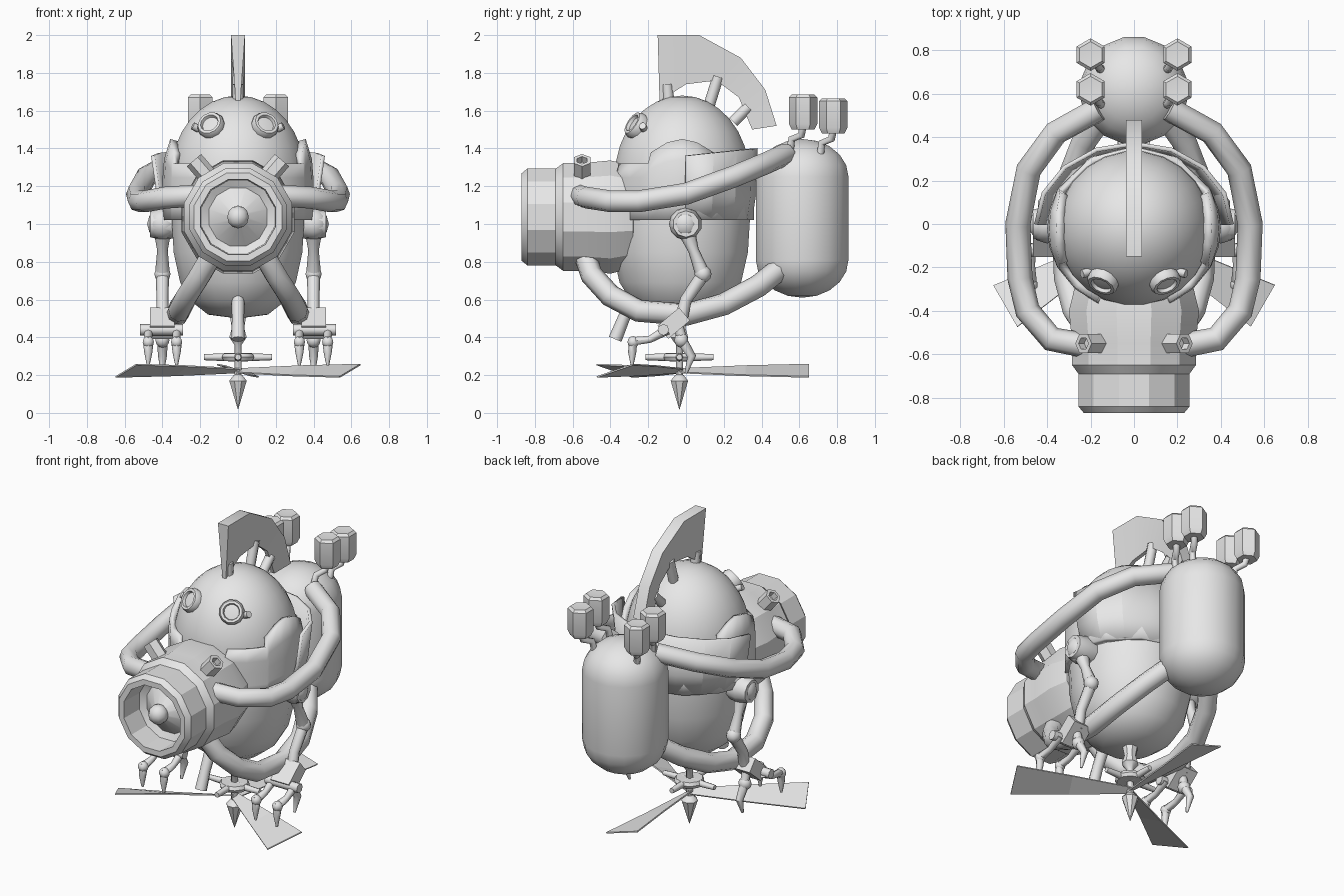
import bpy, bmesh, math
from mathutils import Vector

cube = bpy.data.objects.get("Cube")
if cube:
    bpy.data.objects.remove(cube, do_unlink=True)

GREY = (0.8, 0.8, 0.8, 1)
grey = bpy.data.materials.new("plain_grey")
grey.use_nodes = True
grey.diffuse_color = GREY
grey.node_tree.nodes["Principled BSDF"].inputs["Base Color"].default_value = GREY


def finish(obj, angle):
    """Give the part its colour and shading."""
    obj.data.materials.clear()
    obj.data.materials.append(grey)
    bpy.ops.object.select_all(action='DESELECT')
    obj.select_set(True)
    bpy.context.view_layer.objects.active = obj
    if angle:
        bpy.ops.object.shade_smooth_by_angle(angle=math.radians(angle))
    return obj


def from_bmesh(name, bm, angle=40):
    bmesh.ops.recalc_face_normals(bm, faces=bm.faces)
    mesh = bpy.data.meshes.new(name)
    bm.to_mesh(mesh)
    bm.free()
    obj = bpy.data.objects.new(name, mesh)
    bpy.context.collection.objects.link(obj)
    return finish(obj, angle)


def lathe(name, profile, loc=(0, 0, 0), axis=(0, 0, 1), segs=12, scale=(1, 1, 1), angle=40):
    """Turn a (radius, height) profile around an axis."""
    bm = bmesh.new()
    rings = []
    for r, h in profile:
        n = segs if r > 0 else 1
        rings.append([bm.verts.new((r * math.cos(math.tau * (i + 0.5) / segs),
                                    r * math.sin(math.tau * (i + 0.5) / segs), h))
                      for i in range(n)])
    for a, b in zip(rings, rings[1:]):
        for i in range(segs):
            j = (i + 1) % segs
            quad = [a[i % len(a)], a[j % len(a)], b[j % len(b)], b[i % len(b)]]
            bm.faces.new(list(dict.fromkeys(quad)))
    obj = from_bmesh(name, bm, angle)
    obj.rotation_mode = 'QUATERNION'
    obj.rotation_quaternion = Vector(axis).to_track_quat('Z', 'Y')
    obj.location, obj.scale = loc, scale
    return obj


def tube(name, points, radius, radii=None, angle=50):
    """Sweep a round section along a path."""
    curve = bpy.data.curves.new(name, 'CURVE')
    curve.dimensions = '3D'
    curve.bevel_depth, curve.bevel_resolution = radius, 2
    curve.use_fill_caps = True
    spline = curve.splines.new('POLY')
    spline.points.add(len(points) - 1)
    for i, p in enumerate(points):
        spline.points[i].co = (*p, 1)
        spline.points[i].radius = radii[i] if radii else 1
    obj = bpy.data.objects.new(name, curve)
    bpy.context.collection.objects.link(obj)
    bpy.ops.object.select_all(action='DESELECT')
    obj.select_set(True)
    bpy.context.view_layer.objects.active = obj
    bpy.ops.object.convert(target='MESH')
    return finish(bpy.context.view_layer.objects.active, angle)


def ball(name, loc, r, segs=10):
    arc = [(r * math.sin(math.pi * k / 6) if 0 < k < 6 else 0, -r * math.cos(math.pi * k / 6))
           for k in range(7)]
    return lathe(name, arc, loc, segs=segs, angle=60)


def shell(name, angles, rows, thickness, angle):
    """Wall built from a function giving a column of points per angle."""
    bm = bmesh.new()
    cols = [[bm.verts.new(p) for p in rows(a)] for a in angles]
    for a, b in zip(cols, cols[1:]):
        for k in range(len(a) - 1):
            bm.faces.new((a[k], b[k], b[k + 1], a[k + 1]))
    bmesh.ops.remove_doubles(bm, verts=bm.verts, dist=0.0001)
    obj = from_bmesh(name, bm, angle)
    mod = obj.modifiers.new("wall", 'SOLIDIFY')
    mod.thickness = thickness
    return obj


# Egg-shaped body and head dome
lathe("body", [(0, 0.5), (0.16, 0.52), (0.25, 0.59), (0.31, 0.69), (0.345, 0.85),
               (0.355, 1.02), (0.355, 1.25)], (0, -0.03, 0), segs=20, scale=(1, 1.05, 1))
dome = [(0.36 * math.cos(t * math.pi / 16), 1.25 + 0.43 * math.sin(t * math.pi / 16)) for t in range(8)]
lathe("head_dome", [(0.36, 1.05)] + dome + [(0, 1.68)], (0, -0.02, 0), segs=24)


# Helmet band with raised ear guards
def band_column(deg):
    off = abs(deg)
    if off < 25:
        top = 1.27
    elif off < 62:
        top = 1.32
    elif off < 118:
        top = 1.45 - 0.07 * min(1, abs(off - 90) / 26) ** 2
    else:
        top = 1.3
    a, col = math.radians(deg), []
    for k in range(5):
        z = 1.02 + (top - 1.02) * k / 4
        r = 0.36 * math.sqrt(1 - (max(0, z - 1.25) / 0.43) ** 2) + 0.04
        col.append((r * math.sin(a), -0.02 - 0.95 * r * math.cos(a), z))
    return col


shell("helmet_band", [-180, -150, -119, -117, -103, -90, -77, -63, -61, -43, -26, -24, 0,
                      24, 26, 43, 61, 63, 77, 90, 103, 117, 119, 150, 180], band_column, 0.04, 35)


# Flared neck guard around the back
def guard_column(deg):
    a = math.radians(deg)
    lift = 0.04 * math.sin(a)
    return [(r * math.cos(a), 0.0 + ry * math.sin(a), z)
            for r, ry, z in ((0.39, 0.35, 1.02), (0.43, 0.37, 1.15), (0.46, 0.38, 1.36 + lift))]


shell("neck_guard", [22.5 * k for k in range(9)], guard_column, 0.02, 20)

# Crest, thick outside and thin inside, with three struts
bm = bmesh.new()
outer = [(-0.15, 2.0), (0.07, 2.0), (0.29, 1.88), (0.42, 1.71), (0.48, 1.52)]
inner = [(-0.14, 1.65), (0.0, 1.74), (0.16, 1.76), (0.28, 1.67), (0.35, 1.5)]
loops = []
for (oy, oz), (iy, iz) in zip(outer, inner):
    loops.append([bm.verts.new(p) for p in ((-0.037, oy, oz), (0.037, oy, oz),
                                            (0.012, iy, iz), (-0.012, iy, iz))])
for a, b in zip(loops, loops[1:]):
    for k in range(4):
        bm.faces.new((a[k], a[(k + 1) % 4], b[(k + 1) % 4], b[k]))
bm.faces.new(loops[0])
bm.faces.new(loops[-1])
from_bmesh("crest", bm, 30)
for a, b in (((-0.09, 1.62), (-0.1, 1.74)), ((0.12, 1.62), (0.17, 1.78)), ((0.25, 1.54), (0.33, 1.62))):
    tube("crest_strut", [(0, *a), (0, *b)], 0.03)

# Front cannon with hollow muzzle, cone and tip
lathe("cannon", [(0, 0.25), (0.28, 0.28), (0.31, 0.4), (0.295, 0.55), (0.295, 0.65), (0.265, 0.69),
                 (0.265, 0.84), (0.24, 0.87), (0.205, 0.87), (0.2, 0.72), (0.16, 0.7),
                 (0.03, 0.8), (0, 0.8)], (0, 0, 1.037), (0, -1, 0), 12, angle=25)
ball("cannon_tip", (0, -0.805, 1.037), 0.06)

# Back tank
cap = [(0.25 * math.sin(t * math.pi / 10), 0.2 * math.cos(t * math.pi / 10)) for t in range(1, 6)]
lathe("back_tank", [(0, 0.61)] + [(r, 0.81 - h) for r, h in cap]
      + [(r, 1.25 + h) for r, h in reversed(cap)] + [(0, 1.45)], (0, 0.615, 0), segs=16)

# Mirrored parts
for s, side in ((1, "left"), (-1, "right")):
    def m(*pts):
        return [(s * x, y, z) for x, y, z in pts]

    lathe(side + "_goggle", [(0.07, -0.04), (0.075, 0), (0.065, 0.02), (0.05, 0.02), (0.045, 0.003),
                             (0, 0.008)], (s * 0.145, -0.27, 1.525), (s * 0.35, -0.75, 0.5), 12)
    tube(side + "_goggle_peg", m((0.2, -0.22, 1.5), (0.24, -0.23, 1.52)), 0.02)
    lathe(side + "_cannon_peg", [(0.05, -0.12), (0.05, 0.05), (0.03, 0.05), (0.03, 0.01), (0, 0.01)],
          (s * 0.2, -0.55, 1.3), (s * 0.65, 0, 0.75), 6, angle=25)

    # Upper and lower hoses
    tube(side + "_upper_hose", m((0.22, -0.56, 1.15), (0.38, -0.53, 1.14), (0.49, -0.4, 1.12),
                                 (0.525, -0.25, 1.12), (0.535, 0, 1.16), (0.485, 0.25, 1.25),
                                 (0.36, 0.42, 1.32), (0.16, 0.53, 1.37)), 0.058)
    tube(side + "_lower_hose", m((0.13, -0.54, 0.85), (0.2, -0.5, 0.73), (0.27, -0.4, 0.62),
                                 (0.31, -0.25, 0.54), (0.32, 0, 0.52), (0.3, 0.2, 0.575),
                                 (0.23, 0.38, 0.67), (0.13, 0.52, 0.78)), 0.06)

    # Exhaust pods on bent stems
    for y, z in ((0.62, 1.5), (0.78, 1.48)):
        tube(side + "_pod_stem", m((0.15, y - 0.07, z - 0.12), (0.16, y - 0.06, z - 0.05),
                                   (0.19, y - 0.01, z - 0.03), (0.2, y, z + 0.02)), 0.02)
        lathe(side + "_exhaust_pod", [(0, 0), (0.06, 0), (0.075, 0.03), (0.075, 0.17), (0.06, 0.185),
                                      (0, 0.18)], (s * 0.2, y, z), segs=6, angle=25)

    # Arm: shoulder, upper arm, elbow, forearm
    lathe(side + "_shoulder_joint", [(0, 0.3), (0.07, 0.3), (0.085, 0.4), (0.07, 0.465), (0, 0.465)],
          (0, 0, 1.0), (s, 0, 0), 10)
    ball(side + "_shoulder", (s * 0.4, -0.005, 1.0), 0.085)
    tube(side + "_upper_arm", m((0.4, 0.0, 0.97), (0.4, 0.04, 0.86), (0.4, 0.09, 0.73)), 0.04, (1.2, 0.7, 1))
    ball(side + "_elbow", (s * 0.4, 0.09, 0.735), 0.045)
    tube(side + "_forearm", m((0.4, 0.09, 0.73), (0.4, 0.0, 0.6), (0.4, -0.03, 0.48)), 0.035, (1, 0.9, 1))

    # Hand: palm, knuckle bar, two front fingers and a thumb
    bm = bmesh.new()
    bmesh.ops.create_cube(bm, size=1)
    palm = from_bmesh(side + "_palm", bm, 0)
    palm.scale, palm.location = (0.13, 0.15, 0.09), (s * 0.4, -0.065, 0.475)
    palm.rotation_euler = (math.radians(40), 0, 0)
    tube(side + "_knuckle_bar", m((0.29, -0.12, 0.44), (0.52, -0.12, 0.44)), 0.03)
    for x in (0.325, 0.475):
        tube(side + "_finger", m((x, -0.1, 0.44), (x, -0.19, 0.39), (x, -0.28, 0.38), (x, -0.285, 0.32),
                                 (x, -0.285, 0.25)), 0.024, (1.1, 0.8, 1.2, 0.9, 0.3))
        ball(side + "_finger_knuckle", (s * x, -0.28, 0.375), 0.032, 8)
    ball(side + "_thumb_joint", (s * 0.4, -0.025, 0.385), 0.04, 8)
    tube(side + "_thumb", m((0.4, -0.04, 0.46), (0.4, -0.02, 0.38), (0.4, 0.03, 0.3), (0.4, 0, 0.21)),
         0.026, (1, 1.1, 0.9, 0.3))

# Front strut below the body
tube("front_strut", [(0, -0.27, 0.62), (0, -0.33, 0.5), (0, -0.375, 0.39)], 0.036, (1, 0.9, 1))

# Propeller: shaft, spoked wheel, spinner and three twisted blades
HUB = Vector((0, -0.035, 0))
lathe("propeller_shaft", [(0, 0.6), (0.06, 0.58), (0.035, 0.45), (0.05, 0.4), (0.02, 0.36),
                          (0.02, 0.15), (0, 0.15)], HUB, segs=8)
lathe("spinner", [(0, 0.21), (0.025, 0.2), (0.05, 0.17), (0, 0.015)], HUB, segs=8)
lathe("propeller_collar", [(0, 0.275), (0.08, 0.275), (0.09, 0.295), (0.08, 0.315), (0, 0.315)], HUB, segs=10)
for k in range(4):
    d = Vector((math.cos(k * math.pi / 2), math.sin(k * math.pi / 2), 0))
    up = HUB + Vector((0, 0, 0.295))
    tube("collar_spoke", [up, up + d * 0.18], 0.02, (1.2, 0.8))
for deg in (90, 210, 330):
    a = math.radians(deg)
    d, w = Vector((math.cos(a), math.sin(a), 0)), Vector((-math.sin(a), math.cos(a), 0))
    bm = bmesh.new()
    cuts = []
    for reach, half, rise in ((0.0, 0.02, 0.01), (0.35, 0.065, 0.025), (0.685, 0.11, 0.033)):
        mid, edge = HUB + d * reach + Vector((0, 0, 0.227)), w * half + Vector((0, 0, rise))
        cuts.append([bm.verts.new(mid + edge), bm.verts.new(mid - edge)])
    for p, q in zip(cuts, cuts[1:]):
        bm.faces.new((p[0], p[1], q[1], q[0]))
    blade = from_bmesh("propeller_blade", bm, 0)
    blade.modifiers.new("sheet", 'SOLIDIFY').thickness = 0.008
